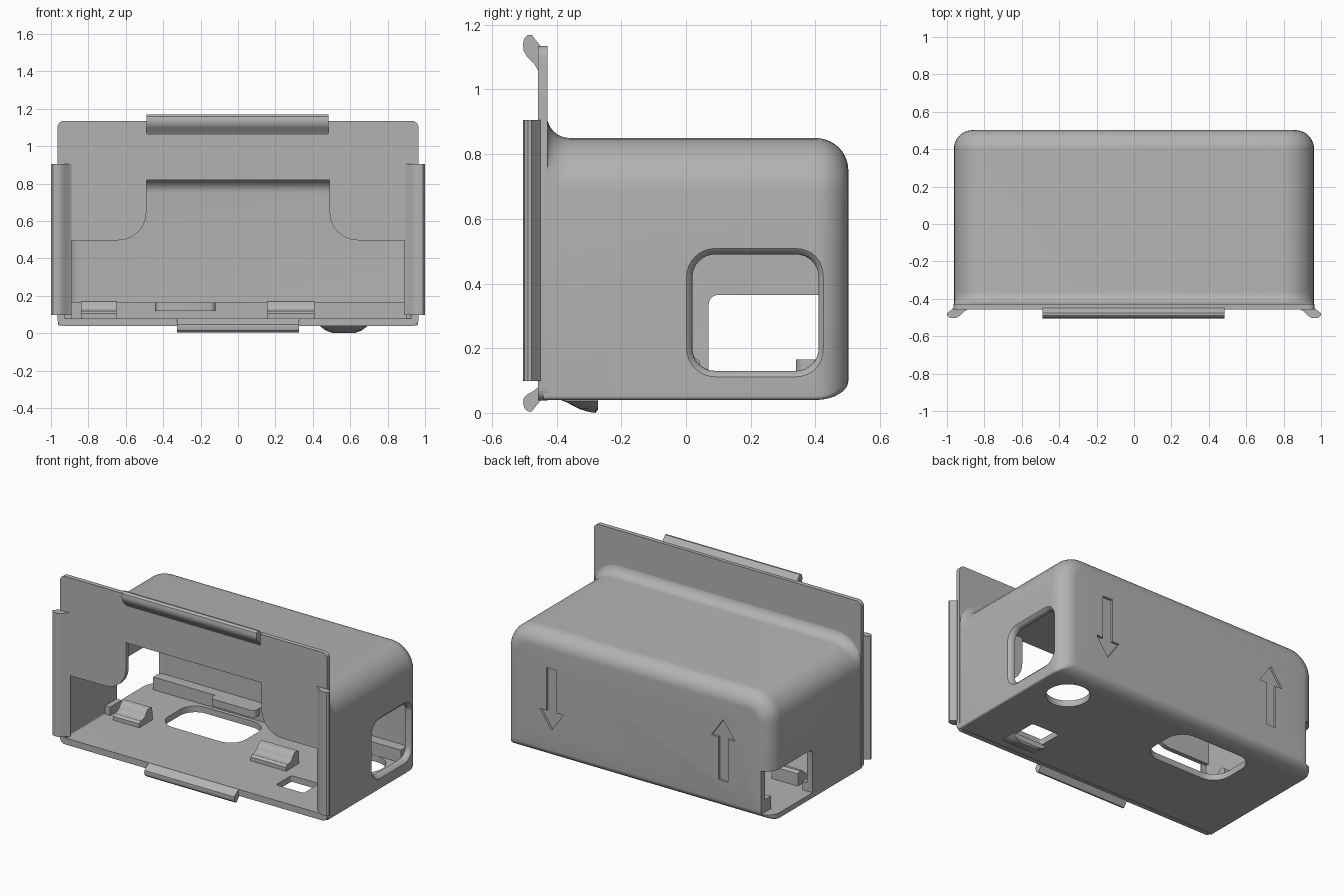
import bpy, bmesh, math

if "Cube" in bpy.data.objects:
    bpy.data.objects.remove(bpy.data.objects["Cube"])

grey = bpy.data.materials.new("light grey")
grey.diffuse_color = (0.45, 0.45, 0.45, 1)
grey.use_nodes = True
grey.node_tree.nodes["Principled BSDF"].inputs["Base Color"].default_value = grey.diffuse_color


def loft(name, rings):
    """Closed solid through a list of rings with equal point counts."""
    bm = bmesh.new()
    vs = [[bm.verts.new(p) for p in ring] for ring in rings]
    n = len(vs[0])
    for a, b in zip(vs, vs[1:]):
        for i in range(n):
            j = (i + 1) % n
            bm.faces.new((a[i], a[j], b[j], b[i]))
    bm.faces.new(vs[0])
    bm.faces.new(vs[-1])
    bmesh.ops.recalc_face_normals(bm, faces=bm.faces)
    mesh = bpy.data.meshes.new(name)
    bm.to_mesh(mesh)
    bm.free()
    ob = bpy.data.objects.new(name, mesh)
    bpy.context.collection.objects.link(ob)
    mesh.materials.append(grey)
    return ob


def place(axis, pts, d):
    if axis == 'x':
        return [(d, u, v) for u, v in pts]
    if axis == 'y':
        return [(u, d, v) for u, v in pts]
    return [(u, v, d) for u, v in pts]


def prism(name, axis, pts, a, b):
    return loft(name, [place(axis, pts, a), place(axis, pts, b)])


def arc(cx, cy, r, a0, a1, n=8):
    return [(cx + r * math.cos(math.radians(a0 + (a1 - a0) * i / n)),
             cy + r * math.sin(math.radians(a0 + (a1 - a0) * i / n))) for i in range(n + 1)]


def rrect(u0, u1, v0, v1, lo, hi=None):
    """Rounded rectangle with its own radius for lower and upper corners."""
    hi = lo if hi is None else hi
    return (arc(u1 - lo, v0 + lo, lo, -90, 0) + arc(u1 - hi, v1 - hi, hi, 0, 90)
            + arc(u0 + hi, v1 - hi, hi, 90, 180) + arc(u0 + lo, v0 + lo, lo, 180, 270))


def box(name, x0, x1, y0, y1, z0, z1):
    return prism(name, 'z', [(x0, y0), (x1, y0), (x1, y1), (x0, y1)], z0, z1)


def cut(target, cutter):
    m = target.modifiers.new("cut", 'BOOLEAN')
    m.object, m.operation, m.solver = cutter, 'DIFFERENCE', 'EXACT'
    bpy.context.view_layer.objects.active = target
    bpy.ops.object.modifier_apply(modifier=m.name)
    bpy.data.objects.remove(cutter)


# Housing: rounded sections along y, flared up to the plate, rounded at the back
def section(y, side, bottom, top, lo, hi):
    return place('y', rrect(-side, side, bottom, top, lo, hi), y)


rings = [section(-0.44, 0.963, 0.04, 0.92, 0.012, 0.17)]
for i in range(9):
    t = math.cos(math.radians(90 * i / 8))
    rings.append(section(-0.36 - 0.07 * t, 0.963, 0.04,
                         0.85 + 0.07 * (1 - math.sqrt(max(0, 1 - t * t))), 0.012, 0.17))
for i in range(11):
    a = math.radians(9 * i)
    k = 1 - math.cos(a)
    rings.append(section(0.40 + 0.102 * math.sin(a), 0.963 - 0.1 * k, 0.04 + 0.06 * k,
                         0.85 - 0.1 * k, 0.012 + 0.02 * k, 0.17 - 0.1 * k))
housing = loft("housing", rings)

# Hollow inside, open at the front
rings = [section(-0.6, 0.925, 0.08, 0.82, 0.01, 0.14)]
for i in range(9):
    a = math.radians(90 * i / 8)
    k = 1 - math.cos(a)
    rings.append(section(0.395 + 0.07 * math.sin(a), 0.925 - 0.07 * k, 0.08 + 0.03 * k,
                         0.82 - 0.07 * k, 0.01, 0.14 - 0.07 * k))
cut(housing, loft("cavity", rings))

# Side window with a flared outer edge
cut(housing, loft("window_cutter", [
    place('x', rrect(0.02 - e, 0.41 + e, 0.13 - e, 0.49 + e, 0.07 + e), x)
    for x, e in ((0.8, 0), (0.94, 0), (0.953, 0.006), (0.966, 0.022), (1.1, 0.022))]))

# Notch through the opposite rear corner
cut(housing, prism("notch_cutter", 'x',
                   [(0.6, 0.08), (0.6, 0.365)] + arc(0.10, 0.335, 0.03, 90, 180, 5)
                   + [(0.07, 0.08)], -1.1, -0.89))

# Floor openings: slot, round hole, latch hole
cut(housing, prism("slot_cutter", 'z', rrect(-0.60, -0.04, 0.03, 0.37, 0.11), -0.1, 0.2))
cut(housing, prism("round_cutter", 'z', arc(0.725, 0.265, 0.13, 0, 348.75, 31), -0.1, 0.2))
cut(housing, prism("latch_cutter", 'z', rrect(0.47, 0.67, -0.28, -0.12, 0.015), -0.1, 0.2))

# Engraved arrows on the back: one up, one down
for x, s in ((0.62, -1), (-0.62, 1)):
    shape = [(-0.035, -0.2), (0.035, -0.2), (0.035, 0.08), (0.085, 0.08),
             (0, 0.2), (-0.085, 0.08), (-0.035, 0.08)]
    cut(housing, prism("arrow_cutter", 'y', [(x + u, 0.43 + s * v) for u, v in shape], 0.487, 0.6))

# Front plate with stepped opening
plate = prism("front_plate", 'y', rrect(-0.965, 0.965, 0.038, 1.135, 0.035), -0.458, -0.428)
half = [(0.925, 0.08), (0.925, 0.497)] + arc(0.64, 0.647, 0.15, 270, 180, 10) + [(0.49, 0.82)]
cut(plate, prism("opening_cutter", 'y', half + [(-u, v) for u, v in reversed(half)], -0.6, -0.3))

# Curled lips around the plate: (distance past the plate edge, distance forward)
LIP = [(-0.075, 0), (-0.055, 0.012), (-0.035, 0.033), (-0.015, 0.044), (0.005, 0.046),
       (0.023, 0.042), (0.034, 0.03), (0.034, 0.019), (0.022, 0.01), (0, -0.008), (-0.075, -0.008)]
prism("top_lip", 'x', [(-0.458 - f, 1.135 + d) for d, f in LIP], -0.488, 0.485)
prism("bottom_lip", 'x', [(-0.458 - f, 0.038 - d * (1 if d > 0 else 0.55)) for d, f in LIP],
      -0.325, 0.325)
for s, side in ((-1, "left"), (1, "right")):
    prism(side + "_lip", 'z', [(s * (0.966 + d), -0.458 - f) for d, f in LIP], 0.098, 0.905)

# Ledge along the inside back with a holding tab
ledge = box("rear_ledge", -0.89, 0.90, 0.395, 0.47, 0.07, 0.163)
cut(ledge, prism("round_cutter", 'z', arc(0.725, 0.265, 0.13, 0, 348.75, 31), -0.1, 0.3))
prism("ledge_tab", 'z', [(-0.44, 0.41), (-0.44, 0.37)] + arc(-0.41, 0.37, 0.03, 180, 270, 5)
      + arc(-0.15, 0.37, 0.03, 270, 360, 5) + [(-0.12, 0.41)], 0.118, 0.165)

# Clips on the floor
CLIP = [(-0.09, 0.07), (-0.09, 0.105), (-0.075, 0.118), (-0.05, 0.12), (-0.03, 0.13),
        (-0.015, 0.155), (0, 0.168), (0.025, 0.172), (0.043, 0.16), (0.045, 0.07)]
for name, x0, x1 in (("left_clip", -0.84, -0.65), ("right_clip", 0.155, 0.41)):
    prism(name, 'x', CLIP, x0, x1)
box("side_rib", -0.93, -0.89, -0.05, 0.07, 0.075, 0.135)

# Latch hook under the floor, narrower toward its tip
hook = [(-0.40, 0.045), (-0.37, 0.033), (-0.33, 0.012), (-0.30, 0.003), (-0.28, 0.0),
        (-0.272, 0.01), (-0.272, 0.045)]
loft("latch_hook", [[(x, y, max(z, m)) for y, z in hook]
                    for x, m in ((0.44, 0.036), (0.47, 0.014), (0.51, 0),
                                 (0.62, 0), (0.66, 0.014), (0.69, 0.036))])

# Smooth rounded areas, keep hard edges
bpy.ops.object.select_all(action='SELECT')
bpy.context.view_layer.objects.active = housing
bpy.ops.object.shade_smooth_by_angle(angle=math.radians(30))
